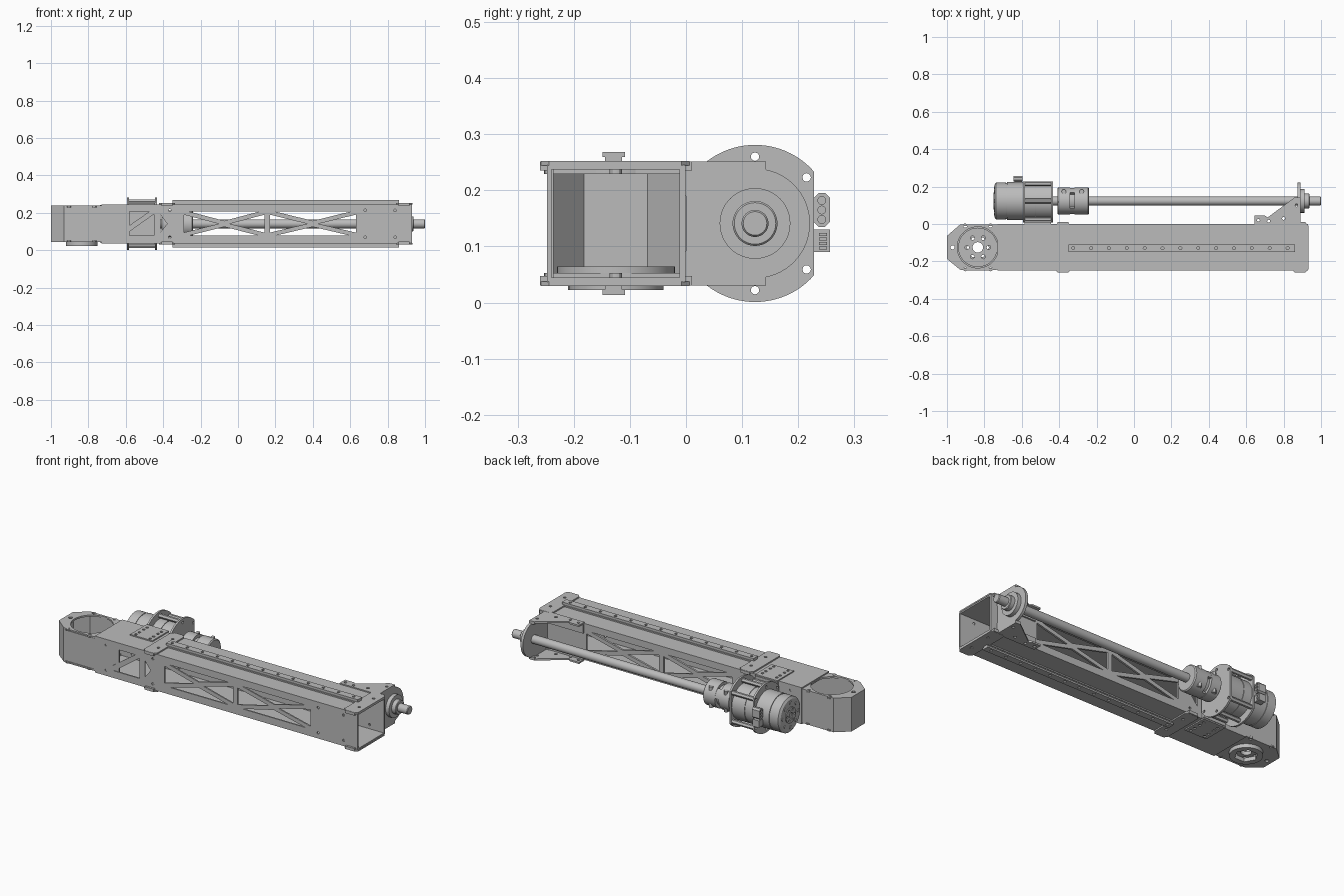
import bpy, bmesh
from math import sin, cos, pi, radians
from mathutils import Matrix

old = bpy.data.objects.get("Cube")
if old:
    bpy.data.objects.remove(old, do_unlink=True)

grey = bpy.data.materials.new("machined_grey")
grey.use_nodes = True
grey.diffuse_color = (0.5, 0.5, 0.5, 1)
grey.node_tree.nodes["Principled BSDF"].inputs["Base Color"].default_value = (0.5, 0.5, 0.5, 1)

MID = 0.141            # height of the symmetry plane
AX, AZ = 0.123, 0.141  # drive axis (y, z)
HUB = (-0.835, -0.125)  # hub centre in plan


def finish(name, bm):
    bmesh.ops.remove_doubles(bm, verts=bm.verts, dist=1e-5)
    bmesh.ops.recalc_face_normals(bm, faces=bm.faces)
    mesh = bpy.data.meshes.new(name)
    bm.to_mesh(mesh)
    bm.free()
    for p in mesh.polygons:
        p.use_smooth = True
    mesh.set_sharp_from_angle(angle=radians(30))
    mesh.materials.append(grey)
    ob = bpy.data.objects.new(name, mesh)
    bpy.context.collection.objects.link(ob)
    return ob


AXES = {"xy": ((1, 0, 0), (0, 1, 0), (0, 0, 1)),
        "xz": ((1, 0, 0), (0, 0, 1), (0, -1, 0)),
        "yz": ((0, 1, 0), (0, 0, 1), (1, 0, 0))}


def plate(name, plane, lo, hi, loops):
    """Flat plate: first loop is the outline, the others are holes."""
    cu = bpy.data.curves.new(name, "CURVE")
    cu.dimensions, cu.fill_mode, cu.extrude = "2D", "BOTH", (hi - lo) / 2
    for pts in loops:
        sp = cu.splines.new("POLY")
        sp.points.add(len(pts) - 1)
        for p, (u, v) in zip(sp.points, pts):
            p.co = (u, v, 0, 1)
        sp.use_cyclic_u = True
    tmp = bpy.data.objects.new(name + "_tmp", cu)
    bpy.context.collection.objects.link(tmp)
    dg = bpy.context.evaluated_depsgraph_get()
    mesh = bpy.data.meshes.new_from_object(tmp.evaluated_get(dg))
    bm = bmesh.new()
    bm.from_mesh(mesh)
    bpy.data.objects.remove(tmp, do_unlink=True)
    bpy.data.meshes.remove(mesh)
    turn = Matrix(AXES[plane]).transposed().to_4x4()
    n = {"xy": (0, 0, 1), "xz": (0, 1, 0), "yz": (1, 0, 0)}[plane]
    bm.transform(Matrix.Translation([c * (lo + hi) / 2 for c in n]) @ turn)
    return finish(name, bm)


def circle(u, v, r, n=16):
    return [(u + r * cos(2 * pi * i / n), v + r * sin(2 * pi * i / n)) for i in range(n)]


def ring(u, v, big, r, n=6, start=0.0):
    return [circle(u + big * cos(start + 2 * pi * i / n), v + big * sin(start + 2 * pi * i / n), r, 12)
            for i in range(n)]


def rect(u0, v0, u1, v1, c=0.0):
    if not c:
        return [(u0, v0), (u1, v0), (u1, v1), (u0, v1)]
    return [(u0 + c, v0), (u1 - c, v0), (u1, v0 + c), (u1, v1 - c),
            (u1 - c, v1), (u0 + c, v1), (u0, v1 - c), (u0, v0 + c)]


def box(name, x0, x1, y0, y1, z0, z1):
    return plate(name, "xy", z0, z1, [rect(x0, y0, x1, y1)])


def turned(name, profile, y=AX, z=AZ, n=48):
    """Solid of revolution about an axis along x; profile is (x, radius)."""
    bm = bmesh.new()
    pts = [(profile[0][0], 0)] + profile + [(profile[-1][0], 0)]
    vs = [bm.verts.new((x, 0, r)) for x, r in pts]
    es = [bm.edges.new(e) for e in zip(vs, vs[1:])]
    bmesh.ops.spin(bm, geom=vs + es, cent=(0, 0, 0), axis=(1, 0, 0), angle=2 * pi, steps=n)
    bm.transform(Matrix.Translation((0, y, z)))
    return finish(name, bm)


def pair(name, z0, z1, loops):
    """The same horizontal plate above and below the symmetry plane."""
    plate("upper_" + name, "xy", z0, z1, loops)
    plate("lower_" + name, "xy", 2 * MID - z1, 2 * MID - z0, loops)


# Truss windows of the side walls
def bay(x0, x1, z0=0.078, z1=0.206):
    c, g, e = (x0 + x1) / 2, 0.016, 0.03
    return [[(x0 + e, z1), (x1 - e, z1), (c, MID + g)],
            [(x0 + e, z0), (x1 - e, z0), (c, MID - g)],
            [(x0, z0 + g), (x0, z1 - g), (c - e, MID)],
            [(x1, z0 + g), (x1, z1 - g), (c + e, MID)]]


windows = bay(-0.29, 0.142) + bay(0.17, 0.63)
windows += [[(-0.63, 0.098), (-0.63, 0.206), (-0.475, 0.206)],
            [(-0.61, 0.078), (-0.45, 0.078), (-0.45, 0.192)],
            [(-0.415, 0.095), (-0.415, 0.19), (-0.378, MID)]]
screws = [circle(x, MID + s * 0.072, 0.007, 10)
          for x in (-0.66, -0.365, 0.68, 0.84) for s in (-1, 1)]

# Beam walls
side = [rect(-0.73, 0.037, 0.93, 0.245)] + windows + screws
plate("front_wall", "xz", -0.248, -0.240, side)
plate("back_wall", "xz", -0.012, -0.001, side)
pair("beam_skin", 0.237, 0.245, [rect(-0.73, -0.246, 0.93, -0.002)])

# Hub housing at the left end
out = [(-0.58, -0.244), (-0.93, -0.244), (-1, -0.187), (-1, -0.064), (-0.93, -0.003), (-0.58, -0.003)]
inn = [(-0.58, -0.011), (-0.926, -0.011), (-0.992, -0.069), (-0.992, -0.182), (-0.926, -0.236), (-0.58, -0.236)]
plate("housing_wall", "xy", 0.045, 0.238, [out + inn])
lid = [(min(x, -0.731) if x > -0.9 else x, y) for x, y in out]
bolts = ring(*HUB, 0.135, 0.011)
plate("housing_top", "xy", 0.229, 0.2385, [lid, circle(*HUB, 0.11, 48)] + bolts)
hub_holes = [circle(*HUB, 0.028, 24)] + ring(*HUB, 0.058, 0.011)
plate("housing_floor", "xy", 0.0435, 0.053, [lid] + hub_holes + bolts)
plate("hub_boss", "xy", 0.022, 0.044, [circle(*HUB, 0.085, 32), circle(*HUB, 0.06, 6)])
plate("hub_disc", "xy", 0.053, 0.064, [circle(*HUB, 0.105, 48)] + hub_holes)

# Guide rails with waisted section and a row of screw holes
holes = [circle(-0.325 + 0.0955 * i, -0.129, 0.008, 10) for i in range(13)]
for part, half, z0, z1 in (("foot", 0.02, 0.245, 0.252), ("waist", 0.015, 0.252, 0.259),
                           ("head", 0.02, 0.259, 0.2685)):
    pair("rail_" + part, z0, z1, [rect(-0.35, -0.129 - half, 0.86, -0.129 + half)] + holes)

# Cross straps wrapping the beam, with small corner lips
for tag, x0, x1 in (("inner", -0.422, -0.337), ("outer", 0.845, 0.932)):
    c = (x0 + x1) / 2 + 0.01
    dots = [circle(c, y, 0.008, 10) for y in (-0.19, -0.06)]
    pair(tag + "_strap", 0.2445, 0.2525, [rect(x0, -0.258, x1, 0.006, 0.014)] + dots)
    for y in (-0.26, -0.001):
        pair(tag + "_strap_lip", 0.235, 0.2515, [rect(x0 + 0.014, y, x1 - 0.014, y + 0.012)])

# Motor mounting plates
dots = [circle(x, y, 0.008, 10) for x in (-0.56, -0.47) for y in (-0.02, -0.05, -0.09, -0.12)]
pair("motor_mount", 0.2445, 0.2515, [rect(-0.585, -0.137, -0.445, 0.012)] + dots)
box("motor_mount_back", -0.585, -0.445, -0.002, 0.012, 0.04, 0.242)

# Motor flanges: discs trimmed flat on both sides, joined by standoffs
spots = [(0.123, 0.26), (0.123, 0.022), (0.215, 0.223), (0.215, 0.059), (0.025, 0.219), (0.025, 0.063)]
trim = [(min(max(y, 0.007), 0.228), z) for y, z in circle(AX, AZ, 0.14, 96)]
for tag, x in (("rear", -0.593), ("front", -0.445)):
    plate(tag + "_motor_flange", "yz", x, x + 0.011, [trim] + [circle(y, z, 0.0075, 12) for y, z in spots])
for y, z in spots:
    plate("standoff", "yz", -0.582, -0.445, [circle(y, z, 0.0125, 6), circle(y, z, 0.0075, 12)])

# Motor, gearbox and output bosses
turned("motor_body", [(-0.745, 0.088), (-0.737, 0.1), (-0.685, 0.1), (-0.685, 0.097),
                      (-0.68, 0.097), (-0.68, 0.101), (-0.592, 0.101)])
turned("gearbox", [(-0.583, 0.1), (-0.53, 0.1), (-0.53, 0.097), (-0.525, 0.097), (-0.525, 0.1), (-0.444, 0.1)])
plate("motor_cap", "yz", -0.75, -0.744, [circle(AX, AZ, 0.045, 32), circle(AX, AZ, 0.015, 16)]
      + ring(AX, AZ, 0.031, 0.006))
for i in range(8):
    a = 2 * pi * i / 8
    turned("cap_bolt", [(-0.749, 0.009), (-0.744, 0.009)], AX + 0.07 * cos(a), AZ + 0.07 * sin(a), 10)

# Cable sockets on the motor
power = rect(0.227, 0.135, 0.257, 0.195, 0.009)
plate("power_socket", "yz", -0.645, -0.597, [power] + [circle(0.242, z, 0.007, 12) for z in (0.148, 0.165, 0.182)])
plate("power_socket_back", "yz", -0.64, -0.61, [power])
box("signal_socket", -0.64, -0.6, 0.22, 0.257, 0.09, 0.13)
for i in range(4):
    box("signal_pin", -0.602, -0.597, 0.237, 0.251, 0.095 + 0.008 * i, 0.1 + 0.008 * i)

# Jaw coupling between motor and drive shaft
turned("coupling_rear", [(-0.41, 0.066), (-0.405, 0.072), (-0.343, 0.072), (-0.343, 0.05)])
turned("coupling_front", [(-0.318, 0.05), (-0.318, 0.072), (-0.245, 0.072), (-0.24, 0.066)])
turned("coupling_core", [(-0.345, 0.055), (-0.316, 0.055)])
for i in range(3):
    a = 2 * pi * i / 3 + 0.5
    arc = [a + 0.2 * k for k in range(-2, 3)]
    jaw = [(AX + r * cos(t), AZ + r * sin(t)) for r, ts in ((0.071, arc), (0.05, arc[::-1])) for t in ts]
    plate("coupling_jaw", "yz", -0.344, -0.317, [jaw])
for x in (-0.375, -0.28):
    plate("clamp_screw", "xy", AZ - 0.06, AZ + 0.06, [circle(x, AX + 0.05, 0.012, 12)])

# Drive shaft and end bearing
turned("drive_shaft", [(-0.45, 0.024), (0.996, 0.024), (1.0, 0.021)])
turned("bearing_boss", [(0.888, 0.063), (0.912, 0.063), (0.912, 0.04), (0.935, 0.04), (0.938, 0.037)])
arc = [(AX + 0.098 * cos(t * pi / 32), AZ + 0.098 * sin(t * pi / 32)) for t in range(-14, 15)]
plate("bearing_plate", "yz", 0.875, 0.89, [[(0.0, 0.033), (0.14, 0.033)] + arc + [(0.14, 0.249), (0.0, 0.249)]])

# Gusset brackets carrying the bearing plate
gusset = [(0.645, -0.005), (0.645, 0.045), (0.7, 0.045), (0.715, 0.035), (0.86, 0.143), (0.89, 0.143), (0.89, -0.005)]
pair("gusset", 0.242, 0.2515, [gusset] + [circle(x, y, 0.008, 12) for x, y in
                                          ((0.665, 0.02), (0.72, 0.015), (0.8, 0.03), (0.87, 0.1))])
pair("gusset_lip", 0.234, 0.2515, [rect(0.858, 0.13, 0.89, 0.143)])
pair("gusset_foot", 0.19, 0.243, [rect(0.645, -0.003, 0.89, 0.008)])
